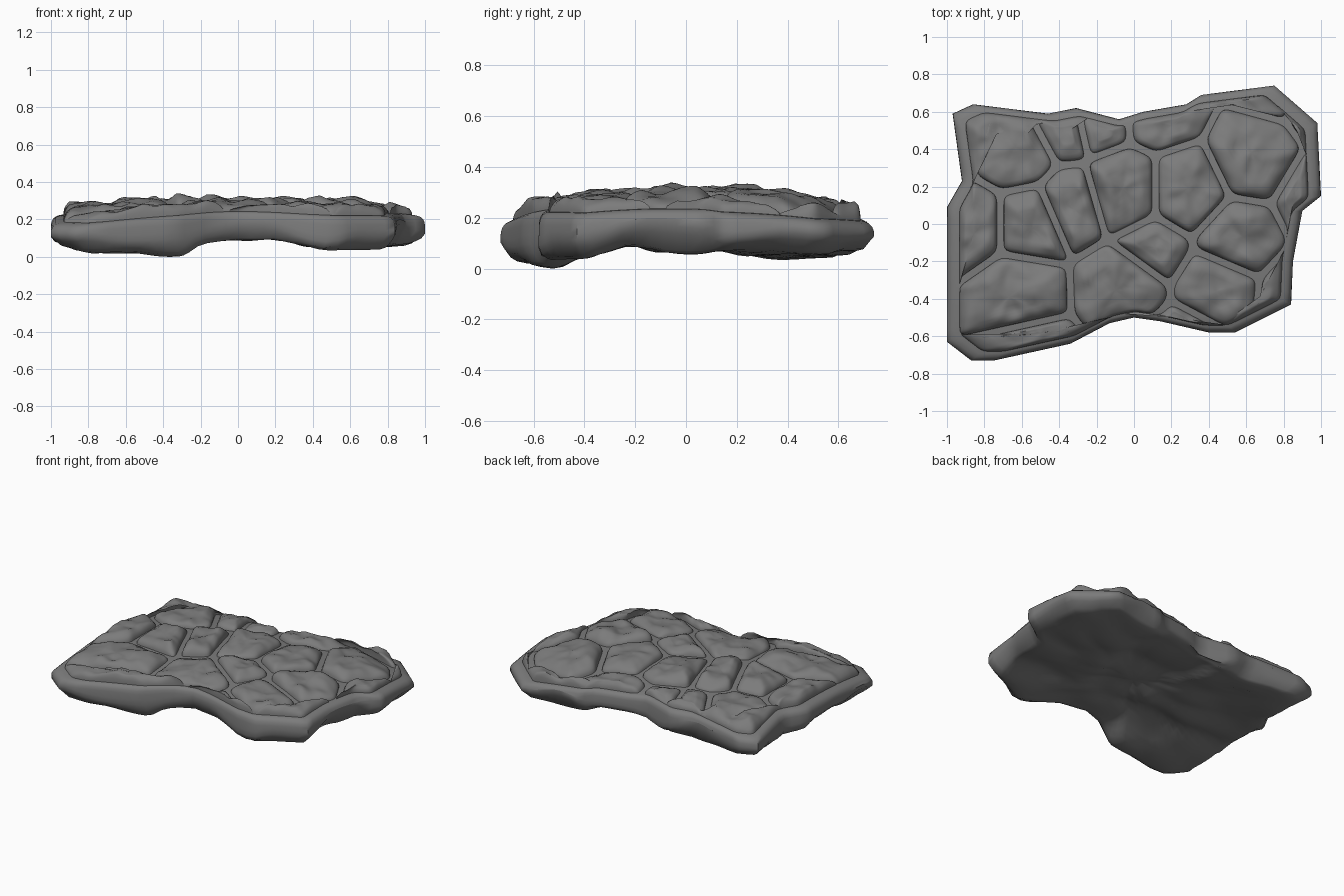
import bpy, bmesh, math, random
from mathutils import Vector, noise

if "Cube" in bpy.data.objects:
    bpy.data.objects.remove(bpy.data.objects["Cube"])

random.seed(4)

# Slab outline seen from above, counter-clockwise
OUTLINE = [(-1, -.63), (-.87, -.73), (-.75, -.73), (-.34, -.64), (-.13, -.53), (0, -.5), (.14, -.52),
           (.40, -.58), (.54, -.58), (.84, -.43), (.85, -.2), (.90, .07), (1, .15), (.98, .54),
           (.75, .74), (.36, .69), (.28, .64), (.05, .6), (-.08, .56), (-.31, .62), (-.46, .59),
           (-.86, .64), (-.97, .59), (-.92, .23), (-1, .09)]
# Paving stones: seed x, seed y, weight (joints run halfway between neighbours)
STONES = [(-.97, .48, .18), (-.64, .4, .2), (-.38, .54, .18), (-.2, .58, .18), (.14, .6, .18),
          (.75, .79, .18), (.63, .35, .2), (1, .62, .1), (.98, .14, .18), (.28, .18, .2),
          (-.05, .18, .2), (-.33, .1, .17), (-.87, 0, .18), (-.56, 0, .18), (-.62, -.36, .18),
          (-.54, -.72, .18), (-.06, -.34, .18), (.1, -.12, .14), (.56, -.08, .19),
          (.45, -.34, .18), (.88, -.38, .18), (.28, -.66, .18)]
# Lowest point of the underside along x and along y
LOW_X = [(-1, .06), (-.8, .02), (-.3, .0), (-.2, .06), (0, .09), (.2, .09), (.45, .03), (.8, .04), (1, .08)]
LOW_Y = [(-.73, .04), (-.5, .0), (-.4, .03), (-.23, .09), (-.1, .06), (.15, .06), (.45, .03), (.73, .07)]

rock = bpy.data.materials.new("dark_rock")
rock.diffuse_color = (.2, .2, .2, 1)
rock.use_nodes = True
rock.node_tree.nodes["Principled BSDF"].inputs["Base Color"].default_value = rock.diffuse_color


def interp(table, t):
    for (a, u), (b, v) in zip(table, table[1:]):
        if t <= b:
            return u + (v - u) * max(0, t - a) / (b - a)
    return table[-1][1]


def top_z(x, y):
    return .285 - .05 * x * x - .12 * y * y


def bottom_z(x, y, s):
    # broken lumps: distance to the nearest of scattered points
    lump = noise.voronoi(Vector((x * 3 + y, y * 4.2 - x, 2)))[0][0]
    low = max(interp(LOW_X, x), interp(LOW_Y, y))
    return low + .06 * lump * (1.1 - .6 * s) + .02 * (1 - s)


def rim_fraction(x, y):
    """Distance from the centre relative to the outline in that direction."""
    for i, (ax, ay) in enumerate(OUTLINE):
        bx, by = OUTLINE[(i + 1) % len(OUTLINE)]
        ca, cb = ax * y - ay * x, x * by - y * bx
        if ca >= 0 and cb >= 0:
            return (ca + cb) / (ax * by - ay * bx)
    return 0


def resample(poly, step):
    pts = []
    for i, p in enumerate(poly):
        q = poly[(i + 1) % len(poly)]
        n = max(1, round((q - p).length / step))
        pts += [p.lerp(q, k / n) for k in range(n)]
    return pts


def build(name, rings, first_cap, last_cap, angle):
    """Skin closed rings of points and close both ends with a fan or a single face."""
    bm = bmesh.new()
    loops = [[bm.verts.new(p) for p in r] for r in rings]
    n = len(loops[0])
    for a, b in zip(loops, loops[1:]):
        for i in range(n):
            j = (i + 1) % n
            bm.faces.new((a[i], a[j], b[j], b[i]))
    for loop, cap in ((loops[0], first_cap), (loops[-1], last_cap)):
        if cap is None:
            bm.faces.new(loop)
        else:
            c = bm.verts.new(cap)
            for i in range(n):
                bm.faces.new((loop[i], loop[(i + 1) % n], c))
    bmesh.ops.recalc_face_normals(bm, faces=bm.faces)
    mesh = bpy.data.meshes.new(name)
    bm.to_mesh(mesh)
    bm.free()
    mesh.materials.append(rock)
    mesh.shade_smooth()
    mesh.set_sharp_from_angle(angle=math.radians(angle))
    ob = bpy.data.objects.new(name, mesh)
    bpy.context.collection.objects.link(ob)
    return ob


# Rock slab: rugged underside, chunky rim, gently domed top
edge = resample([Vector(p) for p in OUTLINE], .06)
profile = [(k / 14, 0) for k in range(1, 13)]
profile += [(.91, 0), (.945, .06), (.98, .25), (1, .42), (1, .6), (.998, .76), (.99, .88), (.975, .96),
            (.95, 1), (.85, 1), (.6, 1), (.3, 1)]
rings = []
for s, h in profile:
    ring = []
    for p in edge:
        x, y = p * s
        lo, hi = bottom_z(x, y, s), top_z(x, y)
        wob = .07 * noise.noise(Vector((p.x * 3, p.y * 3, 7))) if .2 < h < .7 else 0
        ring.append((x, y, lo + (hi - lo) * h + wob))
    rings.append(ring)
build("rock_slab", rings, (0, 0, bottom_z(0, 0, 0)), (0, 0, top_z(0, 0)), 60)


def stone_cell(k, gap=.016):
    """Cell of one stone, cut by the weighted borders to all other stones."""
    x, y, r = STONES[k]
    c = Vector((x, y))
    cell = [Vector(p) for p in ((-1.1, -1), (1.1, -1), (1.1, 1), (-1.1, 1))]
    for j, (u, v, w) in enumerate(STONES):
        if j == k:
            continue
        d = Vector((u, v)) - c
        dist = d.length
        d /= dist
        limit = (dist * dist + r * r - w * w) / (2 * dist) - gap
        out = []
        for i, p in enumerate(cell):
            q = cell[(i + 1) % len(cell)]
            a, b = (p - c).dot(d) - limit, (q - c).dot(d) - limit
            if a <= 0:
                out.append(p)
            if a * b < 0:
                out.append(p.lerp(q, a / (a - b)))
        cell = out
    return cell


# Paving stones: rounded, lumpy pads sitting on the slab
for k in range(len(STONES)):
    raw = [p * min(1, .935 / max(rim_fraction(*p), .01)) for p in resample(stone_cell(k), .01)]
    pts = []
    for p in raw:
        if all((p - q).length > .012 for q in pts[-1:] + pts[:1]):
            pts.append(p)
    if len(pts) < 8:
        continue
    for _ in range(3):
        pts = [(pts[i - 1] + p * 2 + pts[(i + 1) % len(pts)]) / 4 for i, p in enumerate(pts)]
    c = sum(pts, Vector((0, 0))) / len(pts)
    size = sum((p - c).length for p in pts) / len(pts)
    height = random.uniform(.04, .058) * min(1, .5 + size * 2.5)
    tilt = Vector((random.uniform(-.08, .08), random.uniform(-.08, .08)))

    def lift(p, h):
        bump = .03 * noise.noise(Vector((p.x * 7, p.y * 7, k * 3.3)))
        bump += .012 * noise.noise(Vector((p.x * 15, p.y * 15, k * 3.3)))
        return (p.x, p.y, top_z(p.x, p.y) + h * height + max(0, h) * (bump + tilt.dot(p - c)))

    rings = []
    for inset, h in ((0, -.6), (.004, .2), (.014, .5), (.03, .75), (.055, .92)):
        rings.append([lift(c.lerp(p, max(.5, 1 - inset / size) - inset * .01), h) for p in pts])
    s0 = max(.5, 1 - .055 / size)
    for f in (.85, .7, .55, .4, .2):
        rings.append([lift(c.lerp(p, s0 * f), 1.05) for p in pts])
    build(f"paving_stone_{k + 1:02d}", rings, None, lift(c, 1.05), 60)

# Rest the whole model on z = 0
low = min(v.co.z for o in bpy.data.objects for v in o.data.vertices)
for o in bpy.data.objects:
    for v in o.data.vertices:
        v.co.z -= low
